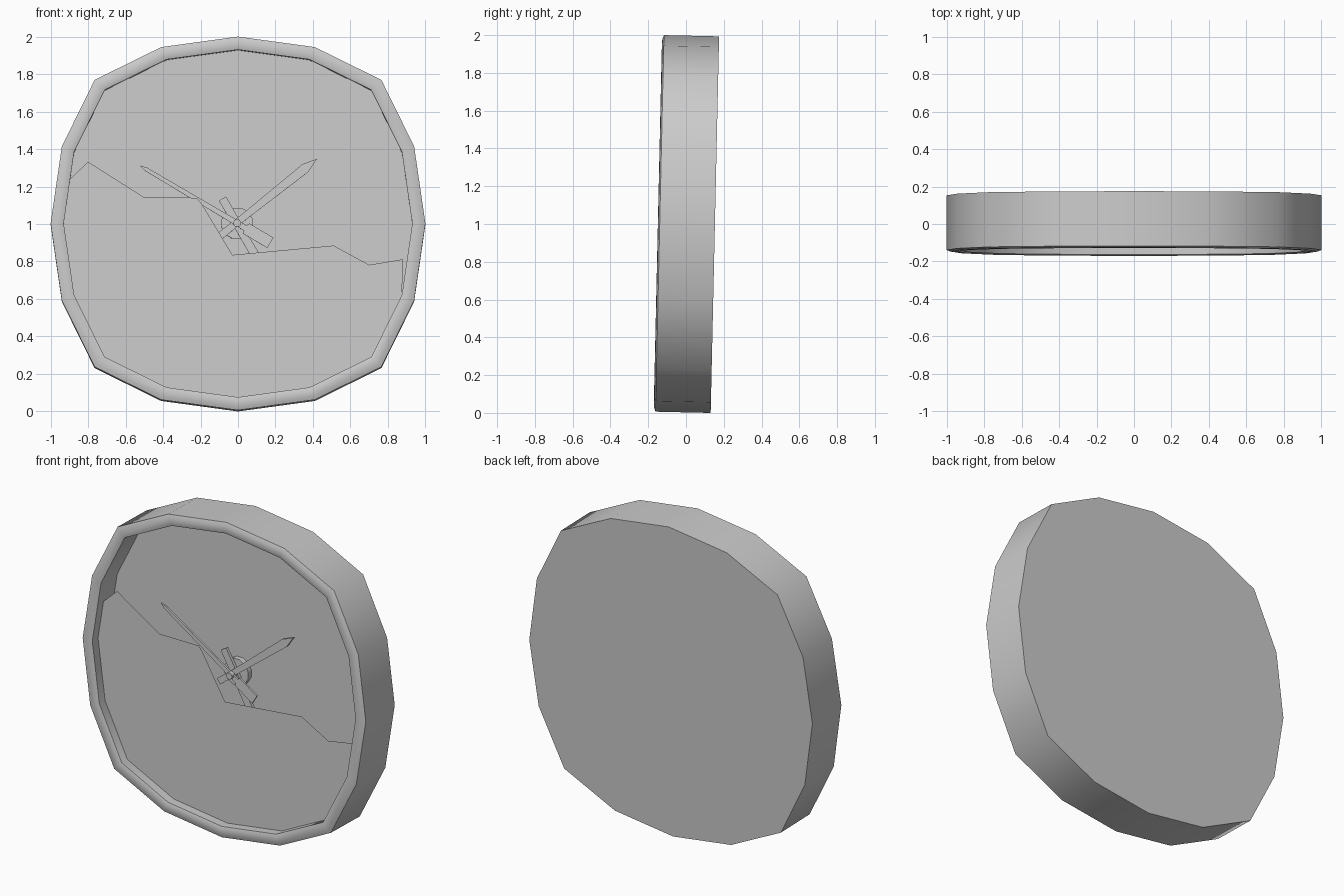
import bpy, bmesh, math
from mathutils import Matrix

if "Cube" in bpy.data.objects:
    bpy.data.objects.remove(bpy.data.objects["Cube"])

# Whole clock leans back slightly about its centre
TILT = Matrix.Translation((0, 0, 1)) @ Matrix.Rotation(math.radians(-1.28), 4, 'X')

# Rounded-square 16-sided outline, one quadrant mirrored around
quad = [(1, 0), (.94, .411), (.765, .766), (.41, .941)]
half = quad + [(0, .997)] + [(-x, z) for x, z in quad[:0:-1]]
outline = half + [(-x, -z) for x, z in half]


def finish(name, bm, angle=45):
    bmesh.ops.recalc_face_normals(bm, faces=bm.faces)
    bm.transform(TILT)
    me = bpy.data.meshes.new(name)
    bm.to_mesh(me)
    bm.free()
    ob = bpy.data.objects.new(name, me)
    bpy.context.collection.objects.link(ob)
    bpy.ops.object.select_all(action='DESELECT')
    bpy.context.view_layer.objects.active = ob
    ob.select_set(True)
    bpy.ops.object.shade_smooth_by_angle(angle=math.radians(angle))
    return ob


def plate(name, pts, y0, y1, slope=0, deg=0):
    """Outline in x/z from y0 (front) to y1 (back); slope drops it back along deg."""
    bm = bmesh.new()
    c, s = math.cos(math.radians(deg)), math.sin(math.radians(deg))
    rows = [[bm.verts.new((x, y + slope * (x * c + z * s), z)) for x, z in pts]
            for y in (y0, y1)]
    n = len(pts)
    for row in rows:
        bm.faces.new(row)
    for i in range(n):
        j = (i + 1) % n
        bm.faces.new((rows[0][i], rows[0][j], rows[1][j], rows[1][i]))
    return finish(name, bm)


def hand(name, deg, profile, y, thick=.02, slope=0):
    """Symmetric hand: profile lists (distance from hub, half width)."""
    pts = profile + [(d, -w) for d, w in reversed(profile) if w > 0]
    c, s = math.cos(math.radians(deg)), math.sin(math.radians(deg))
    xz = [(d * c - w * s - .008, d * s + w * c + .005) for d, w in pts]
    return plate(name, xz, y, y + thick, slope, deg)


def disc(name, r, y0, y1, n):
    pts = [(r * math.cos((i + .5) * math.tau / n) - .004,
            r * math.sin((i + .5) * math.tau / n) + .003) for i in range(n)]
    return plate(name, pts, y0, y1)


# Case: back, side wall, rim, inner wall and recessed dial
bm = bmesh.new()
rings = []
for s, y in [(1, .153), (1, -.139), (.98, -.147), (.95, -.149), (.93, -.142), (.93, .022)]:
    rings.append([bm.verts.new((x * s, y, z * s)) for x, z in outline])
for a, b in zip(rings, rings[1:]):
    for i in range(16):
        j = (i + 1) % 16
        bm.faces.new((a[i], a[j], b[j], b[i]))
bm.faces.new(rings[0])
bm.faces.new(rings[-1])
finish("clock_case", bm)

# Broken glass: single sheet, jagged upper edge, lower edge following the rim
jagged = [(.875, -.37), (.88, -.19), (.70, -.22), (.51, -.117), (-.03, -.167),
          (-.19, .10), (-.22, .138), (-.50, .14), (-.80, .33), (-.895, .24)]
lower = [(x * .93, z * .93) for x, z in outline[8:16]]
bm = bmesh.new()
bm.faces.new([bm.verts.new((x, -.084, z)) for x, z in reversed(jagged + lower)])
finish("broken_glass", bm)

# Hub and hands
disc("hub_base", .086, -.012, .022, 12)
disc("hub_pin", .021, -.085, -.01, 10)
hand("long_hand", -60, [(-.15, .022), (.10, .022), (.56, .028), (.64, 0)], -.032)
hand("short_hand", 38.5, [(-.115, .020), (.05, .018), (.47, .026), (.55, 0)], -.055)
hand("second_hand", 149.3, [(-.21, .032), (-.06, .032), (-.055, .016), (.05, .014),
                            (.56, .010), (.60, 0)], -.068, .012, .05)
